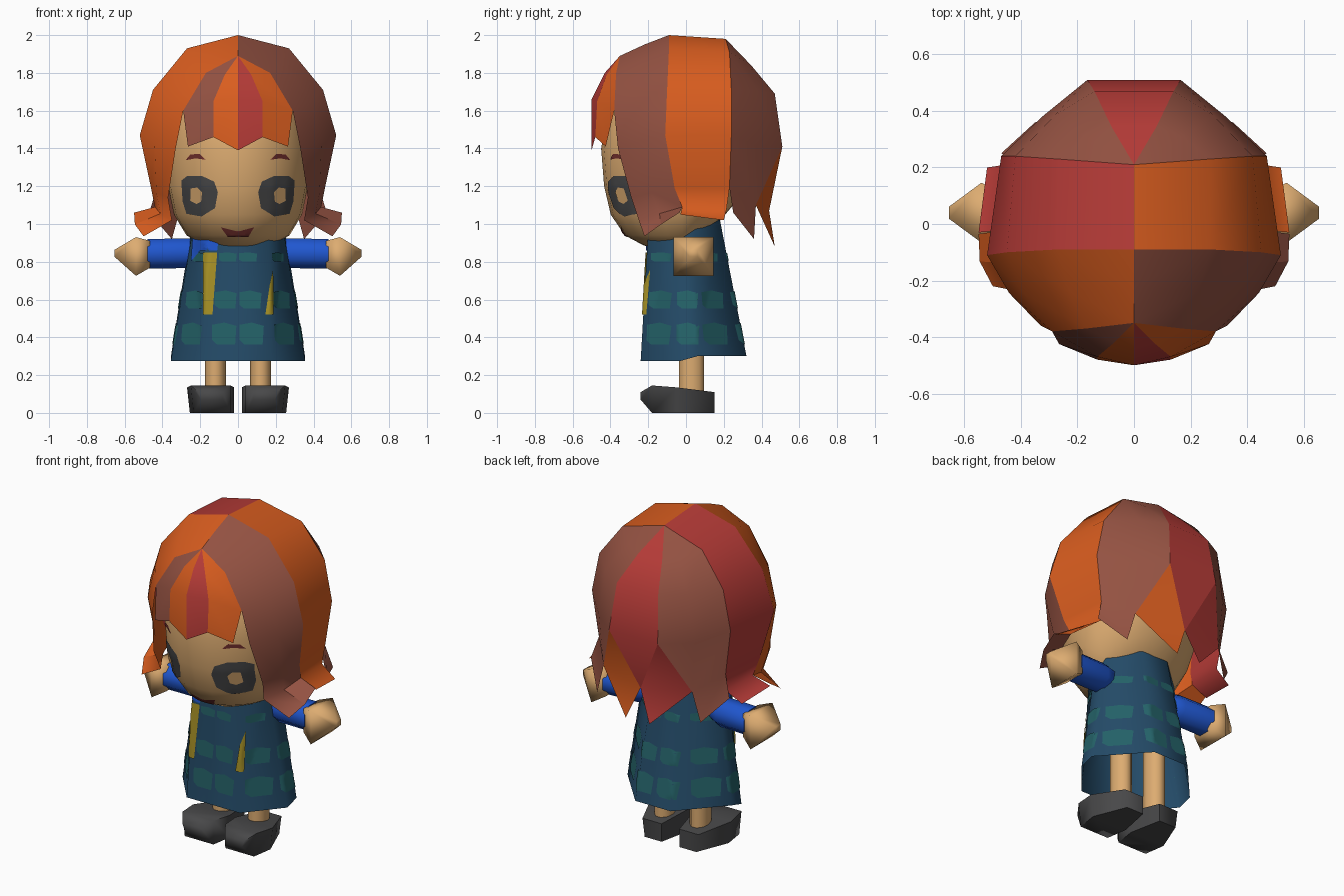
import bpy, bmesh, math
from mathutils import Vector
from mathutils.bvhtree import BVHTree

if "Cube" in bpy.data.objects:
    bpy.data.objects.remove(bpy.data.objects["Cube"])


def mat(name, r, g, b):
    m = bpy.data.materials.new(name)
    lin = [((c / 255 + 0.055) / 1.055) ** 2.4 for c in (r, g, b)]
    m.diffuse_color = (*lin, 1)
    m.use_nodes = True
    m.node_tree.nodes["Principled BSDF"].inputs["Base Color"].default_value = m.diffuse_color
    return m


ORANGE = mat("orange_hair", 217, 93, 31)
BROWN = mat("brown_hair", 148, 82, 66)
RED = mat("red_hair", 184, 60, 56)
SKIN = mat("skin", 221, 172, 113)
CHARCOAL = mat("charcoal", 72, 72, 73)
BLUE = mat("blue_sleeve", 32, 87, 208)
NAVY = mat("dress_blue", 36, 75, 104)
TEAL = mat("tile_teal", 36, 98, 104)
GOLD = mat("gold", 168, 146, 38)
MAROON = mat("maroon", 116, 48, 46)


def make(name, verts, faces, m, smooth=None, outward=None, tris=False):
    """Mesh object; faces are turned away from the outward point when given."""
    me = bpy.data.meshes.new(name)
    me.from_pydata([tuple(v) for v in verts], [], faces)
    bm = bmesh.new()
    bm.from_mesh(me)
    bmesh.ops.remove_doubles(bm, verts=bm.verts, dist=1e-5)
    if tris:
        bmesh.ops.triangulate(bm, faces=bm.faces)
    if outward is None:
        bmesh.ops.recalc_face_normals(bm, faces=bm.faces)
    else:
        bm.normal_update()
        for f in bm.faces:
            if f.normal.dot(f.calc_center_median() - Vector(outward)) < 0:
                f.normal_flip()
    bm.to_mesh(me)
    bm.free()
    me.materials.append(m)
    ob = bpy.data.objects.new(name, me)
    bpy.context.collection.objects.link(ob)
    if smooth:
        me.shade_smooth()
        bpy.ops.object.select_all(action='DESELECT')
        ob.select_set(True)
        bpy.context.view_layer.objects.active = ob
        bpy.ops.object.shade_smooth_by_angle(angle=math.radians(smooth))
    return ob


def loft(name, rings, m, smooth=None, caps=True, tris=False):
    """Skin a list of equal-length closed rings."""
    n = len(rings[0])
    verts = [v for r in rings for v in r]
    faces = [(i * n + j, i * n + (j + 1) % n, (i + 1) * n + (j + 1) % n, (i + 1) * n + j)
             for i in range(len(rings) - 1) for j in range(n)]
    if caps:
        faces += [tuple(range(n))[::-1], tuple(range(len(verts) - n, len(verts)))]
    return make(name, verts, faces, m, smooth, None, tris)


def panel(name, cols, m, side=1, extra=()):
    """Hair sheet between strands of points, plus loose extra faces."""
    n = len(cols[0]) if cols else 0
    verts = [(x * side, y, z) for c in cols for x, y, z in c]
    faces = [(c * n + r, c * n + r + 1, (c + 1) * n + r + 1, (c + 1) * n + r)
             for c in range(len(cols) - 1) for r in range(n - 1)]
    for poly in extra:
        faces.append(tuple(range(len(verts), len(verts) + len(poly))))
        verts += [(x * side, y, z) for x, y, z in poly]
    return make(name, verts, faces, m, 120, (0, 0, 1.3))


def bvh(ob):
    me = ob.data
    return BVHTree.FromPolygons([v.co for v in me.vertices], [tuple(p.vertices) for p in me.polygons])


def decal(name, tree, outline, m, direction=(0, 1, 0), off=0.004, rings=5):
    """Thin painted patch: outline of (u, z) points projected onto a surface."""
    d = Vector(direction)
    right = d.cross(Vector((0, 0, 1)))
    pts = []
    for i, p in enumerate(outline):
        q = outline[(i + 1) % len(outline)]
        pts += [(p[0] + (q[0] - p[0]) * t / 3, p[1] + (q[1] - p[1]) * t / 3) for t in range(3)]
    cu = sum(p[0] for p in pts) / len(pts)
    cz = sum(p[1] for p in pts) / len(pts)
    flat = [(cu, cz)] + [(cu + (u - cu) * k / rings, cz + (z - cz) * k / rings)
                         for k in range(1, rings + 1) for u, z in pts]
    verts = []
    for u, z in flat:
        hit, nor, _, _ = tree.ray_cast(right * u + Vector((0, 0, z)) - d * 2, d)
        if hit is None:
            return
        if nor.dot(d) > 0:
            nor = -nor
        verts.append(hit + nor * off)
    n = len(pts)
    faces = [(0, 1 + j, 1 + (j + 1) % n) for j in range(n)]
    faces += [(1 + k * n + j, 1 + (k + 1) * n + j, 1 + (k + 1) * n + (j + 1) % n, 1 + k * n + (j + 1) % n)
              for k in range(rings - 1) for j in range(n)]
    c = sum(verts, Vector()) / len(verts)
    make(name, verts, faces, m, 60, c + d)


# Head: rounded lathe, deeper in front, lifted under the back
rings = []
for z, r in [(.88, .02), (.885, .19), (.94, .287), (1.05, .357), (1.2, .39), (1.4, .405),
             (1.6, .37), (1.75, .25), (1.82, .02)]:
    ring = []
    for i in range(24):
        a = i * math.tau / 24
        y = r * math.sin(a)
        y *= 1.06 if y < 0 else .95
        lift = max(0, y) * .6 * max(0, min(1, (1.4 - z) / .4))
        ring.append((.95 * r * math.cos(a), y - .02, z + lift))
    rings.append(ring)
head_tree = bvh(loft("head", rings, SKIN, 70, tris=True))

# Face details
eye = [(.12, 1.085), (.105, 1.17), (.125, 1.225), (.19, 1.255), (.265, 1.255), (.297, 1.23),
       (.29, 1.12), (.27, 1.055), (.19, 1.042)]
shine = [(.19, 1.12), (.185, 1.17), (.21, 1.195), (.245, 1.19), (.248, 1.125), (.215, 1.108)]
brow = [(.17, 1.34), (.2, 1.372), (.25, 1.368), (.275, 1.338), (.22, 1.348)]
for s, tag in ((1, "right"), (-1, "left")):
    for part, shape, m, off in (("eye", eye, CHARCOAL, .004), ("eye_shine", shine, SKIN, .008),
                                ("brow", brow, MAROON, .004)):
        decal(f"{part}_{tag}", head_tree, [(s * x, z) for x, z in shape], m, off=off)
decal("mouth", head_tree, [(-.09, .985), (-.04, .965), (.04, .965), (.085, .985), (.055, .935), (-.055, .935)], MAROON)

# Hair strands running from the parting down to the tips (right half)
F = [(0, -.35, 1.89), (.17, -.37, 1.8), (.29, -.38, 1.6), (.33, -.36, 1.4), (.37, -.29, 1.14)]
A = [(0, -.09, 2), (.27, -.09, 1.93), (.45, -.1, 1.71), (.52, -.11, 1.47), (.46, -.06, 1.19), (.44, -.02, 1.09)]
B = [(0, .21, 1.98), (.27, .23, 1.91), (.42, .24, 1.71), (.47, .24, 1.47), (.43, .23, 1.19)]
D = [(0, .21, 1.98), (.17, .31, 1.86), (.28, .385, 1.7), (.325, .38, 1.41), (.3, .37, 1.1)]
C = [(0, .21, 1.98), (.08, .345, 1.84), (.14, .47, 1.69), (.165, .51, 1.41)]
nape = (0, .44, 1.07)
front_a = F + [(.35, -.25, 1.02), (.5, -.22, .935)]
front_b = A + [(.55, -.035, 1.06)]
front_mid = [((p[0] + q[0]) * .52, (p[1] + q[1]) * .52, (p[2] + q[2]) / 2)
             for p, q in zip(front_a, front_b)]
front_mid[0] = (0, -.22, 1.95)
for s, tag, cols in ((1, "right", (BROWN, ORANGE, BROWN, ORANGE)), (-1, "left", (ORANGE, RED, BROWN, RED))):
    panel(f"hair_front_{tag}", [front_a, front_mid, front_b], cols[0], s)
    panel(f"hair_side_{tag}", [A + [(.55, -.03, 1.05)],
                               B + [(.42, .215, 1.08), (.52, .2, 1.02)]], cols[1], s)
    panel(f"hair_back_{tag}", [B[:4], D[:4], C], BROWN, s,
          [(B[3], B[4], D[4], D[3]), (B[4], (.47, .25, 1.06), (.35, .36, .92), D[4]), (D[3], D[4], C[3])])
    panel(f"hair_back_tip_{tag}", [], cols[3], s, [(C[3], D[4], nape), (D[4], (.08, .47, .88), nape)])
panel("hair_back_centre", [[(-x, y, z) for x, y, z in C], C], RED, 1, [((-.165, .51, 1.41), C[3], nape)])

# Fringe
M0 = [(0, -.35, 1.89), (0, -.43, 1.8), (0, -.5, 1.66), (0, -.5, 1.39)]
M1 = [(0, -.35, 1.89), (.07, -.42, 1.79), (.13, -.47, 1.65), (.13, -.48, 1.46)]
M2 = F[:3] + [(.265, -.425, 1.41)]
for s, tag, inner, outer in ((1, "right", RED, ORANGE), (-1, "left", ORANGE, BROWN)):
    panel(f"fringe_inner_{tag}", [M0, M1], inner, s)
    panel(f"fringe_outer_{tag}", [M1, M2], outer, s)


# Dress: flared eight-sided tube, open at the hem
def dress_ring(xf, xs, xb, yf, y1, y2, yb, zf, zb):
    half = [(xf, yf, zf), (xs, y1, zf), (xs, y2, zb), (xb, yb, zb)]
    return half + [(-x, y, z) for x, y, z in half[::-1]]


top_ring = dress_ring(.16, .24, .09, -.2, -.05, .05, .18, .97, 1.02)
dress = loft("dress", [dress_ring(.18, .355, .12, -.24, -.03, .06, .32, .275, .3), top_ring], NAVY, 120,
             caps=False, tris=True)
dress_tree = bvh(dress)
make("collar", top_ring, [tuple(range(8))], NAVY, None, (0, 0, 0))

# Dress tiles: rows running round the skirt (place on the hem, facing, half width)
spots = [((.075, -.24), (0, -1), .066), ((.255, -.15), (.76, -.64), .085), ((.355, .01), (1, 0), .06),
         ((.26, .165), (.74, .67), .09), ((.08, .32), (0, 1), .066)]
for z, h, k in ((.42, .058, .97), (.6, .048, .88), (.825, .025, .72)):
    for (x, y), (nx, ny), w in spots:
        for s in (1, -1):
            d = Vector((-nx * s, -ny, 0)).normalized()
            u = d.cross(Vector((0, 0, 1))).dot(Vector((x * s, y, 0))) * k
            v = w * k
            decal("dress_tile", dress_tree, [(u - v, z - h * .6), (u - v, z + h * .8), (u, z + h), (u + v, z + h * .7),
                                             (u + v * .9, z - h), (u - v * .6, z - h)], TEAL, d, .004, 6)

# Gold trim and shirt showing through the front
decal("trim_left", dress_tree, [(-.18, .85), (-.11, .85), (-.135, .52), (-.18, .52)], GOLD, off=.007)
decal("trim_right", dress_tree, [(.18, .76), (.183, .52), (.145, .52)], GOLD, off=.007)
decal("shirt_front", dress_tree, [(-.245, .8), (-.235, .94), (-.1, .94), (-.11, .86), (-.2, .86)], BLUE, off=.006)


# Arms, hands, legs and shoes
def ring_x(x, y, z, ry, rz, n=8):
    return [(x, y + ry * math.cos((i + .5) * math.tau / n), z + rz * math.sin((i + .5) * math.tau / n))
            for i in range(n)]


def box_y(y, x0, x1, z0, z1):
    return [(x0, y, z0), (x1 - .015, y, z0), (x1, y, z1), (x0, y, z1)]


for s, tag in ((1, "right"), (-1, "left")):
    def flip(rs):
        return [[(x * s, y, z) for x, y, z in r] for r in rs]
    loft(f"sleeve_{tag}", flip([ring_x(.17, .03, .86, .05, .06), ring_x(.28, .035, .845, .085, .085),
                                ring_x(.48, .04, .842, .09, .085)]), BLUE, 70)
    loft(f"hand_{tag}", flip([ring_x(.465, .04, .84, .1, .1, 4), ring_x(.54, .04, .828, .15, .145, 4),
                              ring_x(.655, .04, .845, .03, .025, 4)]), SKIN, 120)
    loft(f"leg_{tag}", [[(s * .12 + .056 * math.cos(i * math.tau / 10), .03 + .07 * math.sin(i * math.tau / 10), z)
                         for i in range(10)] for z in (.08, .55)], SKIN, 50)
    loft(f"shoe_{tag}", flip([box_y(-.24, .08, .21, .07, .11), box_y(-.18, .04, .25, 0, .145),
                              box_y(-.05, .02, .27, 0, .135), box_y(.15, .06, .19, 0, .11)]), CHARCOAL, 75)
